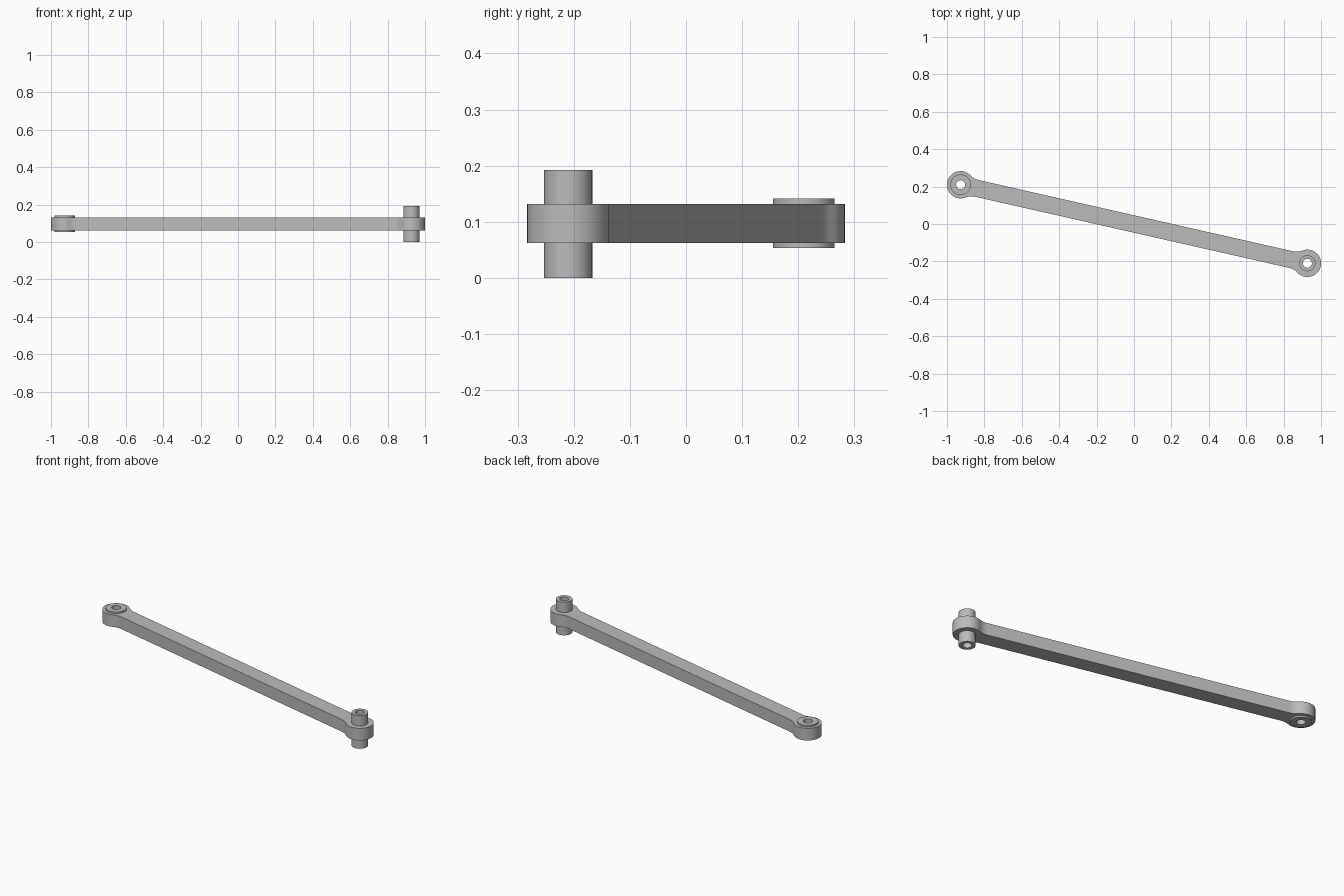
import bpy
import math
from mathutils import Matrix, Vector

cube = bpy.data.objects.get("Cube")
if cube:
    bpy.data.objects.remove(cube, do_unlink=True)

metal = bpy.data.materials.new("grey_metal")
metal.use_nodes = True
grey = (0.50, 0.50, 0.50, 1)
metal.diffuse_color = grey
metal.node_tree.nodes["Principled BSDF"].inputs["Base Color"].default_value = grey

PIN_END = Vector((0.927, -0.21))
BOSS_END = -PIN_END
HEAD_R, HALF_W, FILLET_R = 0.073, 0.0455, 0.09
PIN_R, BOSS_R, BORE_R = 0.043, 0.055, 0.024


def arc(center, radius, start, end, steps):
    return [Vector((center[0] + radius * math.cos(start + (end - start) * i / steps),
                    center[1] + radius * math.sin(start + (end - start) * i / steps)))
            for i in range(steps + 1)]


def circle(center, radius):
    return arc(center, radius, 0, math.tau, 64)[:-1]


def plate(name, loops, z0, z1):
    """Extrude closed outlines (inner loops become holes) from z0 to z1."""
    curve = bpy.data.curves.new(name, "CURVE")
    curve.dimensions = "2D"
    curve.fill_mode = "BOTH"
    curve.extrude = (z1 - z0) / 2
    for loop in loops:
        spline = curve.splines.new("POLY")
        spline.points.add(len(loop) - 1)
        for point, co in zip(spline.points, loop):
            point.co = (co.x, co.y, 0, 1)
        spline.use_cyclic_u = True
    obj = bpy.data.objects.new(name, curve)
    bpy.context.collection.objects.link(obj)
    obj.location.z = (z0 + z1) / 2
    curve.materials.append(metal)
    bpy.ops.object.select_all(action="DESELECT")
    obj.select_set(True)
    bpy.context.view_layer.objects.active = obj
    bpy.ops.object.convert(target="MESH")
    bpy.ops.object.shade_smooth_by_angle(angle=math.radians(30))
    return bpy.context.object


# Half of the arm outline: round head with a fillet blending into each bar edge
length = PIN_END.length
along = math.sqrt((HEAD_R + FILLET_R) ** 2 - (HALF_W + FILLET_R) ** 2)
rise = HALF_W + FILLET_R
tangent = math.atan2(rise, -along)
end = [
    *arc((length - along, -rise), FILLET_R, math.pi / 2, math.pi - tangent, 10),
    *arc((length, 0), HEAD_R, -tangent, tangent, 48)[1:-1],
    *arc((length - along, rise), FILLET_R, tangent - math.pi, -math.pi / 2, 10),
]
# The other end is the same shape turned half round
turn = Matrix.Rotation(math.atan2(PIN_END.y, PIN_END.x), 2)
outline = [turn @ p for p in end + [-p for p in end]]

plate("link_arm", [outline, circle(PIN_END, PIN_R), circle(BOSS_END, BOSS_R)], 0.062, 0.132)

# Hollow pin and hollow bushing through the two heads
plate("pivot_pin", [circle(PIN_END, PIN_R), circle(PIN_END, BORE_R)], 0, 0.192)
plate("bushing", [circle(BOSS_END, BOSS_R), circle(BOSS_END, BORE_R)], 0.053, 0.141)
